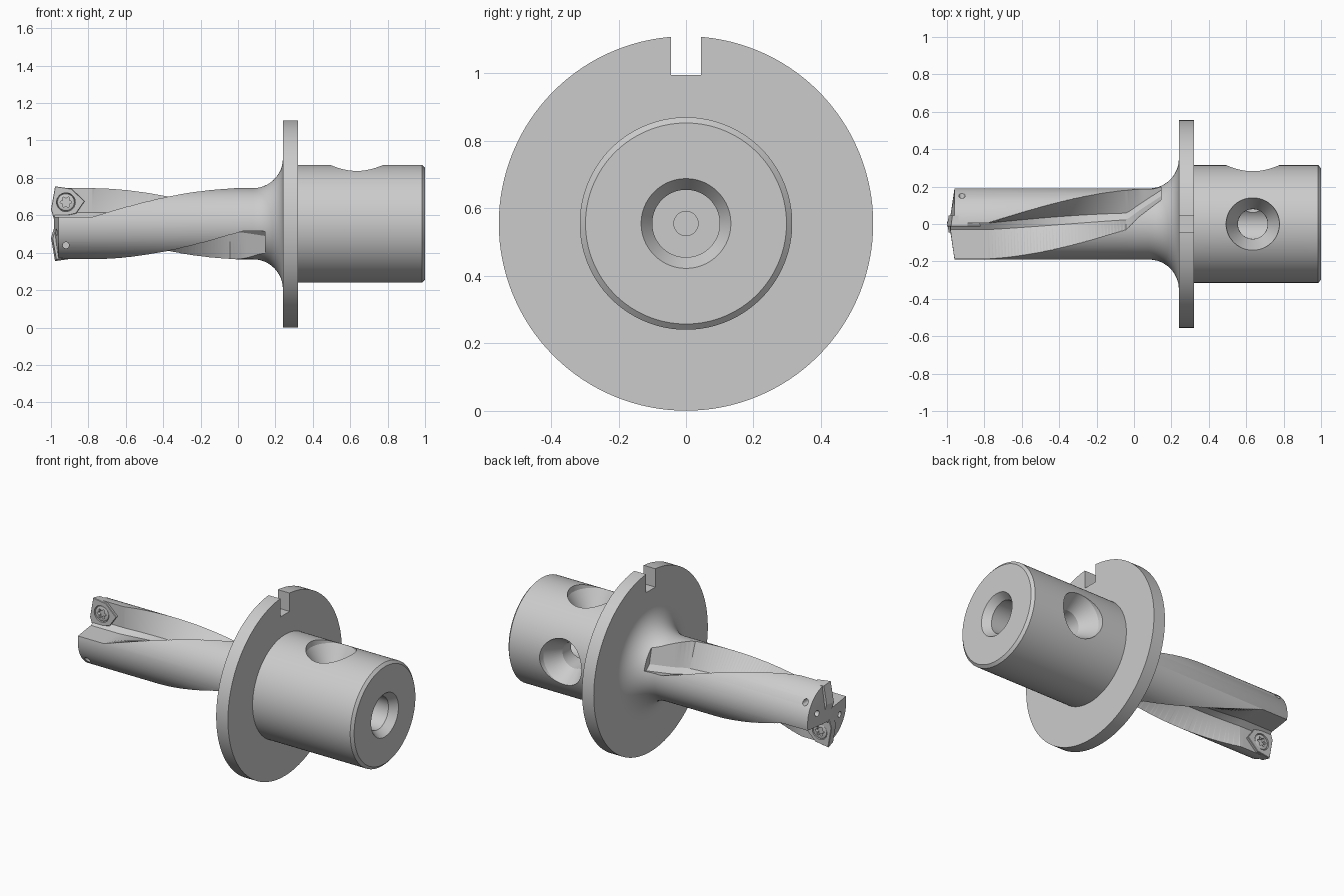
import bpy, bmesh
from math import sin, cos, pi, radians, sqrt
from mathutils import Vector, Matrix

if "Cube" in bpy.data.objects:
    bpy.data.objects.remove(bpy.data.objects["Cube"])

AXIS_Z = 0.555
BASIS = {'X': ((1, 0, 0), (0, 1, 0), (0, 0, 1)),
         'Y': ((0, 1, 0), (0, 0, 1), (1, 0, 0)),
         'Z': ((0, 0, 1), (1, 0, 0), (0, 1, 0))}
HALF_TURN = Matrix.Rotation(pi, 4, 'X')


def loft(name, rings):
    """Skin a list of equal-sized closed rings and cap both ends."""
    bm = bmesh.new()
    vs = [[bm.verts.new(p) for p in ring] for ring in rings]
    n = len(vs[0])
    for a, b in zip(vs, vs[1:]):
        for i in range(n):
            j = (i + 1) % n
            bm.faces.new((a[i], a[j], b[j], b[i]))
    bm.faces.new(vs[0][::-1])
    bm.faces.new(vs[-1])
    bmesh.ops.recalc_face_normals(bm, faces=bm.faces)
    me = bpy.data.meshes.new(name)
    bm.to_mesh(me)
    bm.free()
    ob = bpy.data.objects.new(name, me)
    bpy.context.collection.objects.link(ob)
    return ob


def turned(name, axis, origin, profile, seg=48):
    """Round part from (distance, radius) points along an axis."""
    d, e, f = (Vector(v) for v in BASIS[axis])
    o = Vector(origin)
    return loft(name, [[o + d * t + e * (r * cos(2 * pi * i / seg)) + f * (r * sin(2 * pi * i / seg))
                        for i in range(seg)] for t, r in profile])


def cut(target, cutter):
    cutter.hide_render = True
    m = target.modifiers.new("cut", 'BOOLEAN')
    m.operation = 'DIFFERENCE'
    m.solver = 'EXACT'
    m.object = cutter
    bpy.context.view_layer.objects.active = target
    bpy.ops.object.modifier_apply(modifier=m.name)
    bpy.data.objects.remove(cutter)


def both(make):
    """Make a part and its half-turn copy about the drill axis."""
    first, second = make(), make()
    second.data.transform(HALF_TURN)
    return first, second


# Holder body: drill shaft, fillet, flange, shank and stepped bore
fillet = [(0.08 + 0.16 * sin(a), 0.35 - 0.16 * cos(a)) for a in (i * pi / 24 for i in range(13))]
profile = ([(-0.985, 0.02), (-0.96, 0.188), (-0.955, 0.19)] + fillet +
           [(0.24, 0.555), (0.32, 0.555), (0.32, 0.315), (0.985, 0.315), (1, 0.298),
            (1, 0.133), (0.955, 0.1), (0.45, 0.1), (0.45, 0.036), (0.33, 0.036)])
body = turned("drill_body", 'X', (0, 0, 0), profile, 128)


# Helical flutes: straight at the tip, twisting, then running out
def flute():
    rings = []
    steps = 70
    for i in range(steps + 1):
        x = -1.05 + 1.195 * i / steps
        a = radians(min(max(0, (x + 0.78) * 95), 77))
        lift = max(0, (x + 0.04) / 0.185) * 0.125
        z0 = 0.035 + lift
        section = [(0.005, z0 + 0.025), (0.005, 0.32), (-0.32, 0.32), (-0.32, z0), (-0.03, z0)]
        rings.append([(x, y * cos(a) + z * sin(a), z * cos(a) - y * sin(a)) for y, z in section])
    ob = loft("flute_cutter", rings)
    bm = bmesh.new()
    bm.from_mesh(ob.data)
    bmesh.ops.triangulate(bm, faces=bm.faces)
    bm.to_mesh(ob.data)
    bm.free()
    return ob


cutters = list(both(flute))

# Flange key slot
cutters.append(loft("slot_cutter", [[(x, y, z) for y, z in
               ((-0.045, 0.44), (0.045, 0.44), (0.045, 0.7), (-0.045, 0.7))] for x in (0.2, 0.36)]))

# Tapered clamping holes on the top and back of the shank
for axis in 'YZ':
    cutters.append(turned("clamp_cutter", axis, (0.635, 0, 0),
                          [(0.03, 0.079), (0.18, 0.08), (0.282, 0.14), (0.4, 0.15)]))

# Screw clearance holes and coolant outlets at the tip
cutters += both(lambda: turned("screw_hole_cutter", 'Y', (-0.92, 0, 0.115), [(0.06, 0.017), (0.3, 0.017)], 20))
cutters += both(lambda: turned("coolant_cutter", 'X', (0, 0.11, 0.045), [(-1.1, 0.018), (-0.86, 0.018)], 20))

for c in cutters:
    cut(body, c)
parts = [body]

# Cutting inserts
outline = [(-0.978, 0.2), (-0.89, 0.187), (-0.82, 0.12), (-0.865, 0.055), (-0.985, 0.028), (-1.0, 0.075)]


def insert():
    c = (-0.92, 0.115)
    rings = [[(c[0] + (x - c[0]) * s, y, c[1] + (z - c[1]) * s) for x, z in outline]
             for y, s in ((-0.014, 0.97), (-0.011, 1.0), (0.045, 0.88))]
    ob = loft("cutting_insert", rings)
    cut(ob, turned("seat_cutter", 'Y', (-0.92, 0, 0.115), [(-0.03, 0.05), (-0.005, 0.05), (0.012, 0.04)], 32))
    return ob


# Insert screws with a six-lobed socket
def screw():
    ob = turned("insert_screw", 'Y', (-0.92, 0, 0.115),
                [(-0.013, 0.036), (-0.01, 0.045), (-0.003, 0.047), (0.03, 0.03)], 32)
    star = [(0.025 + 0.006 * cos(6 * a), a) for a in (i * pi / 18 for i in range(36))]
    cut(ob, loft("socket_cutter", [[(-0.92 + r * cos(a), y, 0.115 + r * sin(a)) for r, a in star]
                                   for y in (-0.03, 0.006)]))
    return ob


parts += both(insert)
parts += both(screw)

# Lift everything onto the ground and shade
for ob in parts:
    ob.data.transform(Matrix.Translation((0, 0, AXIS_Z)))
    bpy.ops.object.select_all(action='DESELECT')
    ob.select_set(True)
    bpy.context.view_layer.objects.active = ob
    bpy.ops.object.shade_smooth_by_angle(angle=radians(25))
